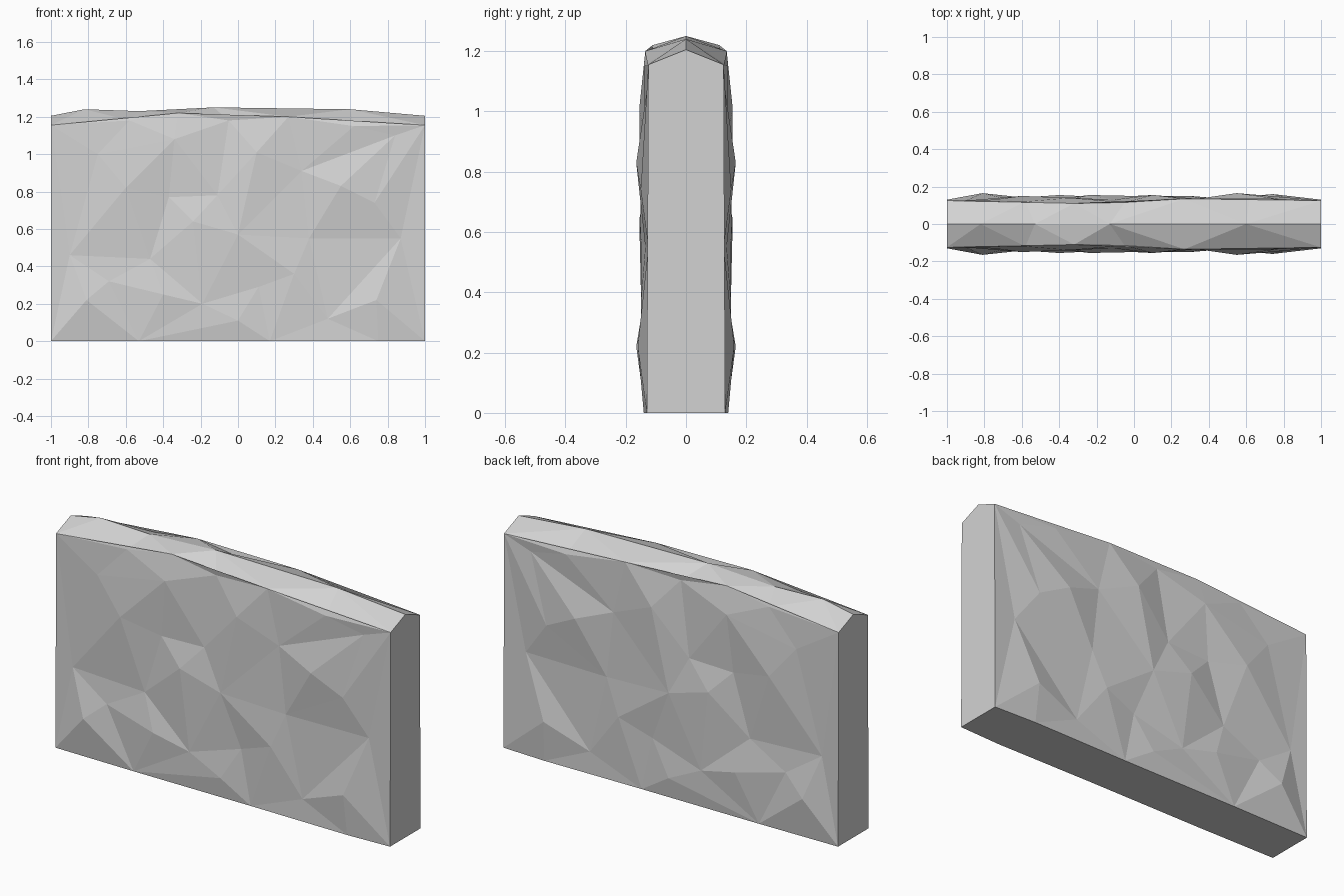
import bpy
import bmesh
from mathutils import Vector
from mathutils.geometry import delaunay_2d_cdt

default_cube = bpy.data.objects.get("Cube")
if default_cube:
    bpy.data.objects.remove(default_cube, do_unlink=True)


def make_material(name, colour):
    material = bpy.data.materials.new(name)
    material.use_nodes = True
    material.diffuse_color = colour
    shader = material.node_tree.nodes["Principled BSDF"]
    shader.inputs["Base Color"].default_value = colour
    shader.inputs["Roughness"].default_value = 0.9
    return material


# Rim and relief points: x, height, depth from the middle plane, in hundredths
bottom_rim = [(-100, 0, 13), (-53, 0, 13.5), (17, 0, 13.5), (75, 0, 14), (100, 0, 13)]
top_rim = [(-100, 115.5, 12.5), (-58, 118, 12), (-32, 122, 11), (-5, 118, 11.5),
           (27, 120, 13.5), (62, 115, 14), (100, 115.5, 12.5)]
ridge = [(-100, 120.5, 0), (-82, 124, 0), (-53, 123, 0), (-13, 125, 0),
         (60, 124, 0), (100, 120.5, 0)]
upper_relief = [(-75, 100, 13), (-34, 108, 14), (-60, 82, 15), (-37, 77, 12.5),
                (-11, 78, 13), (-24, 64, 15.5), (10, 101, 15.5), (34, 91, 13.5),
                (84, 110, 12.5), (55, 83, 16.5), (73, 74, 15)]
lower_relief = [(-47, 44, 12.5), (0, 57, 15), (38, 55, 13.5), (87, 55, 12.5),
                (48, 12, 13.5), (74, 22, 16), (30, 36, 15), (11, 29, 13),
                (-19, 20, 14.5), (-40, 25, 15.5), (-69, 32, 13.5), (-81, 22, 16.5),
                (-90, 46, 12.5), (0, 11, 15)]

# Chisel creases that run between relief points
creases = [((34, 91), (84, 110)), ((48, 12), (87, 55)), ((-47, 44), (-60, 82)),
           ((-75, 100), (-34, 108)), ((0, 57), (-19, 20)), ((-53, 0), (0, 11))]


def to_metres(point):
    x, height, depth = point
    return Vector((x, -depth, height)) / 100


bm = bmesh.new()


def add_verts(points):
    return [bm.verts.new(to_metres(p)) for p in points]


def add_strip(lower, upper):
    """Join two chains that run along x with triangles."""
    i = j = 0
    while i < len(lower) - 1 or j < len(upper) - 1:
        step_lower = j == len(upper) - 1 or (
            i < len(lower) - 1 and lower[i + 1].co.x <= upper[j + 1].co.x)
        if step_lower:
            bm.faces.new((lower[i], lower[i + 1], upper[j]))
            i += 1
        else:
            bm.faces.new((lower[i], upper[j + 1], upper[j]))
            j += 1


# Chiselled front face
outline = bottom_rim + top_rim[::-1]
points = outline + upper_relief + lower_relief
index_of = {p[:2]: i for i, p in enumerate(points)}
verts = add_verts(points)
flat = [Vector(p[:2]) / 100 for p in points]
crease_edges = [(index_of[a], index_of[b]) for a, b in creases]
result = delaunay_2d_cdt(flat, crease_edges, [list(range(len(outline)))], 1, 1e-5, True)
flat_out, triangles, origins = result[0], result[2], result[3]
face_verts = []
for position, origin in zip(flat_out, origins):
    if origin:
        face_verts.append(verts[origin[0]])
    else:
        face_verts.append(bm.verts.new((position.x, -0.14, position.y)))
for triangle in triangles:
    bm.faces.new([face_verts[i] for i in triangle])

# Sloping cap up to the ridge
low = verts[:len(bottom_rim)]
high = verts[len(bottom_rim):len(outline)][::-1]
crest = add_verts(ridge)
add_strip(high, crest)

# Flat base and both ends, up to the middle plane
base_left, base_right = add_verts([(-100, 0, 0), (100, 0, 0)])
bm.faces.new([base_left, base_right] + low[::-1])
bm.faces.new([base_left, low[0], high[0], crest[0]])
bm.faces.new([base_right, crest[-1], high[-1], low[-1]])
bmesh.ops.recalc_face_normals(bm, faces=bm.faces)

mesh = bpy.data.meshes.new("stone_wall")
bm.to_mesh(mesh)
bm.free()
mesh.materials.append(make_material("pale grey stone", (0.65, 0.65, 0.65, 1)))
wall = bpy.data.objects.new("stone_wall", mesh)
bpy.context.collection.objects.link(wall)

# The back repeats the front
mirror = wall.modifiers.new("back_half", "MIRROR")
mirror.use_axis = (False, True, False)
mirror.use_clip = True

# Recalculated normals must point out of the closed wall, not into the open half
centre = Vector((0, 0, 0.6))
if sum((p.center - centre).dot(p.normal) * p.area for p in mesh.polygons) < 0:
    mesh.flip_normals()
